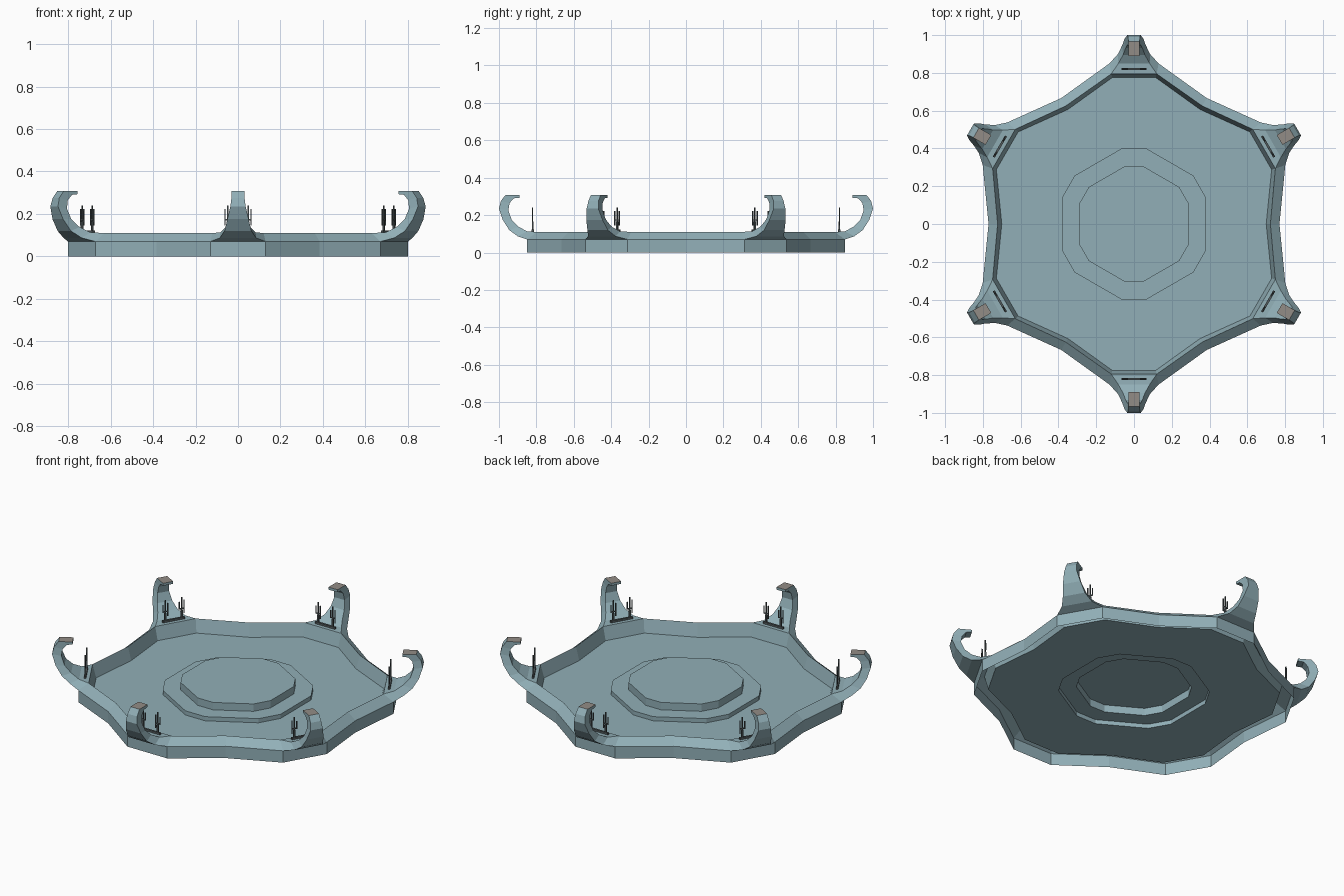
import bpy, bmesh, math
from mathutils import Vector, Matrix

if "Cube" in bpy.data.objects:
    bpy.data.objects.remove(bpy.data.objects["Cube"])


def material(name, rgb):
    m = bpy.data.materials.new(name)
    m.diffuse_color = (*rgb, 1)
    m.use_nodes = True
    m.node_tree.nodes["Principled BSDF"].inputs["Base Color"].default_value = m.diffuse_color
    return m


STONE = material("pale blue stone", (0.285, 0.43, 0.475))
CAP = material("warm grey cap", (0.29, 0.265, 0.24))
DARK = material("dark metal", (0.085, 0.105, 0.11))


def finish(name, bm, mats):
    bmesh.ops.recalc_face_normals(bm, faces=bm.faces)
    me = bpy.data.meshes.new(name)
    bm.to_mesh(me)
    bm.free()
    for m in mats:
        me.materials.append(m)
    ob = bpy.data.objects.new(name, me)
    bpy.context.collection.objects.link(ob)
    return ob


def hex_loop(bm, flat, half, z, mid=None):
    """Hexagon with cut corners; mid adds a vertex between two corners."""
    vs = []
    for k in range(6):
        rot = Matrix.Rotation(math.radians(60 * k), 3, 'Z')
        pts = [(half, flat, z), (-half, flat, z)]
        if mid:
            pts.append((-mid * 0.5, mid * math.cos(math.pi / 6), z))
        vs += [bm.verts.new(rot @ Vector(p)) for p in pts]
    return vs


def bridge(bm, a, b):
    n = len(a)
    for i in range(n):
        j = (i + 1) % n
        bm.faces.new((a[i], a[j], b[j], b[i]))


# Rim: vertical skirt, sloped shoulder, inner wall (open below)
FLOOR = 0.033
bm = bmesh.new()
loops = [hex_loop(bm, *p) for p in ((0.85, 0.13, 0, 0.77), (0.85, 0.13, 0.07, 0.77),
                                    (0.795, 0.12, 0.11, 0.722), (0.775, 0.115, FLOOR, 0.70))]
for a, b in zip(loops, loops[1:]):
    bridge(bm, a, b)
finish("platform_rim", bm, [STONE])

# Floor with two hollow raised steps
bm = bmesh.new()
edge = hex_loop(bm, 0.775, 0.115, FLOOR, 0.70)
low = hex_loop(bm, 0.40, 0.065, FLOOR)
for k in range(6):
    e, l = edge[3 * k:3 * k + 3], low[2 * k:2 * k + 2]
    en, ln = edge[(3 * k + 3) % 18], low[(2 * k + 2) % 12]
    bm.faces.new((e[0], e[1], l[1], l[0]))
    bm.faces.new((e[1], e[2], l[1]))
    bm.faces.new((e[2], ln, l[1]))
    bm.faces.new((e[2], en, ln))
ring = low
for p in ((0.40, 0.065, 0.058), (0.305, 0.05, 0.058), (0.305, 0.05, 0.102)):
    nxt = hex_loop(bm, *p)
    bridge(bm, ring, nxt)
    ring = nxt
bm.faces.new(ring)
finish("stepped_floor", bm, [STONE])

# Claw stations: outer (y, z, half width), inner (y, z, half width)
CLAW = [((0.85, 0.07, 0.13), (0.795, 0.11, 0.12)),
        ((0.90, 0.087, 0.085), (0.85, 0.113, 0.083)),
        ((0.945, 0.12, 0.063), (0.895, 0.138, 0.058)),
        ((0.98, 0.175, 0.05), (0.932, 0.175, 0.044)),
        ((1.0, 0.235, 0.036), (0.95, 0.225, 0.034)),
        ((0.99, 0.275, 0.031), (0.943, 0.265, 0.03)),
        ((0.965, 0.308, 0.03), (0.92, 0.29, 0.03)),
        ((0.89, 0.308, 0.03), (0.89, 0.293, 0.03))]


def claw(name, rot):
    bm = bmesh.new()
    rings = []
    for (yo, zo, wo), (yi, zi, wi) in CLAW:
        pts = [(-wo, yo, zo), (wo, yo, zo), (wi, yi, zi), (-wi, yi, zi)]
        rings.append([bm.verts.new(rot @ Vector(p)) for p in pts])
    for a, b in zip(rings, rings[1:]):
        bridge(bm, a, b)
    bm.faces.new(rings[-1])
    bm.normal_update()
    for f in bm.faces:      # flat top of the tip is the cap colour
        if abs(f.normal.z) > 0.99 and f.calc_center_median().z > 0.3:
            f.material_index = 1
    finish(name, bm, [STONE, CAP])


def box(bm, x, y, z0, z1, sx, sy, rot):
    mat = (rot.to_4x4() @ Matrix.Translation((x, y, (z0 + z1) / 2))
           @ Matrix.Diagonal((sx, sy, z1 - z0, 1)))
    bmesh.ops.create_cube(bm, size=1, matrix=mat)


def spikes(name, rot):
    bm = bmesh.new()
    y = 0.82
    box(bm, 0, y, 0.10, 0.123, 0.13, 0.012, rot)          # base strip
    for s in (-1, 1):
        x = s * 0.048
        box(bm, x, y, 0.12, 0.24, 0.006, 0.006, rot)      # tall prong
        box(bm, x, y, 0.12, 0.165, 0.011, 0.009, rot)     # socket
        box(bm, x, y, 0.17, 0.176, 0.032, 0.005, rot)     # cross arm
        box(bm, x - 0.014, y, 0.17, 0.215, 0.005, 0.005, rot)
        box(bm, x + 0.014, y, 0.145, 0.222, 0.005, 0.005, rot)
    finish(name, bm, [DARK])


# One claw and one pair of prongs at each corner
for k in range(6):
    R = Matrix.Rotation(math.radians(60 * k), 3, 'Z')
    claw(f"corner_claw_{k + 1}", R)
    spikes(f"antenna_pair_{k + 1}", R)
